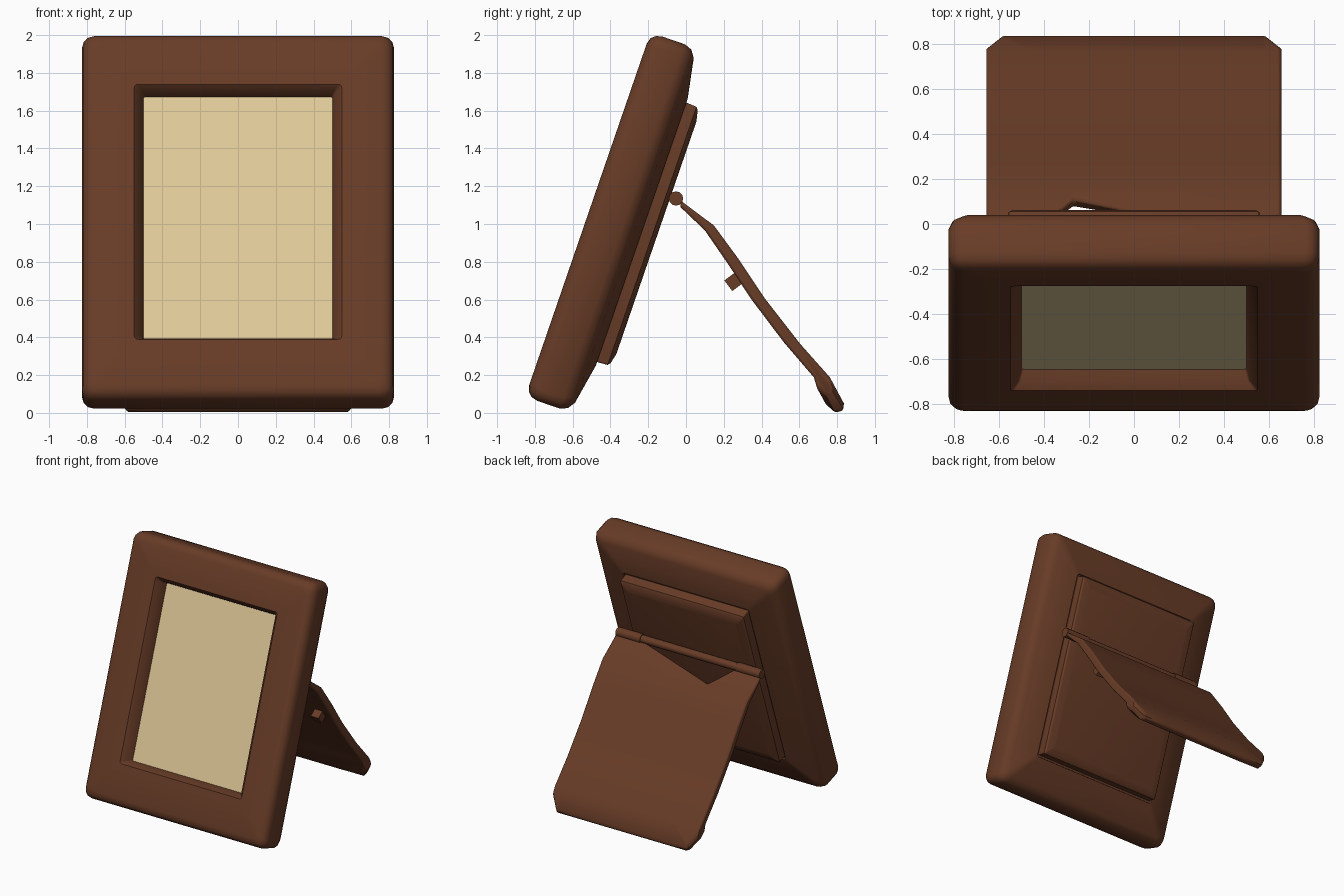
import bpy, bmesh, math
from mathutils import Vector

cube = bpy.data.objects.get("Cube")
if cube:
    bpy.data.objects.remove(cube, do_unlink=True)

TILT = math.radians(19)
S, C = math.sin(TILT), math.cos(TILT)


def material(name, rgb):
    m = bpy.data.materials.new(name)
    m.use_nodes = True
    color = (*rgb, 1)
    m.diffuse_color = color
    bsdf = m.node_tree.nodes["Principled BSDF"]
    bsdf.inputs["Base Color"].default_value = color
    bsdf.inputs["Roughness"].default_value = 0.6
    return m


wood = material("brown wood", (0.138, 0.045, 0.02))
paper = material("cream paper", (0.75, 0.59, 0.32))


def tilted(x, u, n):
    """Point on the leaning frame: u runs up its face, n runs backwards."""
    return Vector((x, u * S + n * C, u * C - n * S))


def rounded_rect(half, low, high, n, r):
    points = []
    corners = [(half - r, high - r), (r - half, high - r),
               (r - half, low + r), (half - r, low + r)]
    for i, (cx, cu) in enumerate(corners):
        for k in range(4):
            a = math.radians(90 * i + 30 * k)
            points.append(tilted(cx + r * math.cos(a), cu + r * math.sin(a), n))
    return points


def loft(name, rings, mat, cap_start=True, cap_end=True, angle=40):
    """Bridge closed rings of points in order."""
    bm = bmesh.new()
    loops = [[bm.verts.new(p) for p in ring] for ring in rings]
    for a, b in zip(loops, loops[1:]):
        for i in range(len(a)):
            j = (i + 1) % len(a)
            bm.faces.new((a[i], a[j], b[j], b[i]))
    if cap_start:
        bm.faces.new(loops[0])
    if cap_end:
        bm.faces.new(loops[-1])
    bmesh.ops.recalc_face_normals(bm, faces=bm.faces)
    mesh = bpy.data.meshes.new(name)
    bm.to_mesh(mesh)
    bm.free()
    obj = bpy.data.objects.new(name, mesh)
    bpy.context.collection.objects.link(obj)
    mesh.materials.append(mat)
    smooth(obj, angle)
    return obj


def smooth(obj, angle):
    bpy.ops.object.select_all(action='DESELECT')
    obj.select_set(True)
    bpy.context.view_layer.objects.active = obj
    bpy.ops.object.shade_smooth_by_angle(angle=math.radians(angle))


# Frame: opening lip, front face, rounded rim, gently rising back
frame_rings = [
    (0.495, 0.16, 1.511, -0.72, 0.01),
    (0.515, 0.145, 1.527, -0.79, 0.01),
    (0.55, 0.127, 1.555, -0.828, 0.02),
    (0.76, -0.13, 1.78, -0.833, 0.05),
    (0.795, -0.165, 1.815, -0.823, 0.05),
    (0.817, -0.187, 1.835, -0.8, 0.06),
    (0.825, -0.196, 1.843, -0.765, 0.06),
    (0.825, -0.196, 1.843, -0.64, 0.06),
    (0.808, -0.18, 1.828, -0.6, 0.06),
    (0.77, -0.14, 1.79, -0.573, 0.05),
    (0.57, 0.08, 1.575, -0.533, 0.02),
    (0.565, 0.085, 1.57, -0.545, 0.02),
]
loft("frame", [rounded_rect(*r) for r in frame_rings], wood, cap_start=False)

# Picture sheet behind the opening
loft("picture_sheet", [rounded_rect(0.52, 0.14, 1.53, n, 0.01)
                       for n in (-0.737, -0.73)], paper)

# Raised back panel with sloped border
panel_rings = [
    (0.557, 0.1, 1.555, -0.55, 0.01),
    (0.557, 0.105, 1.55, -0.475, 0.01),
    (0.545, 0.12, 1.535, -0.463, 0.01),
    (0.49, 0.175, 1.475, -0.45, 0.01),
]
loft("back_panel", [rounded_rect(*r) for r in panel_rings], wood, angle=25)

# Stand leg: curved board with a notch by the hinge and clipped foot corners
upper = [(-0.03, 1.125), (0.148, 0.992), (0.28, 0.812), (0.418, 0.605),
         (0.603, 0.367), (0.762, 0.188), (0.836, 0.05), (0.832, 0.012)]
lower = [(-0.03, 1.09), (0.1, 0.966), (0.228, 0.78), (0.347, 0.6),
         (0.517, 0.375), (0.677, 0.188), (0.741, 0.045), (0.79, 0.002)]


def leg_section(x, notch=0.0, clip=False):
    ring = []
    for side in (upper, lower):
        points = [Vector((x, y, z)) for y, z in side]
        points[0] = points[0].lerp(points[1], notch)
        if clip:
            for p in points[-2:]:
                p += Vector((0, -0.055, 0.1))
        ring.append(points)
    return ring[0] + ring[1][::-1]


leg = loft("stand_leg", [
    leg_section(-0.655, clip=True), leg_section(-0.585), leg_section(-0.42),
    leg_section(-0.27, notch=0.8), leg_section(0.38), leg_section(0.585),
    leg_section(0.655, clip=True)], wood, angle=35)
bevel = leg.modifiers.new("soft_edges", 'BEVEL')
bevel.width = 0.012
bevel.segments = 2
bevel.limit_method = 'ANGLE'
bevel.angle_limit = math.radians(50)


# Hinge rod and its thicker end sleeves
def rod(name, x0, x1, radius):
    bpy.ops.mesh.primitive_cylinder_add(
        vertices=12, radius=radius, depth=x1 - x0,
        location=((x0 + x1) / 2, -0.053, 1.135), rotation=(0, math.pi / 2, 0))
    obj = bpy.context.object
    obj.name = name
    obj.data.materials.append(wood)
    smooth(obj, 40)


rod("hinge_rod", -0.43, 0.43, 0.031)
rod("right_hinge_sleeve", -0.65, -0.43, 0.038)
rod("left_hinge_sleeve", 0.43, 0.65, 0.038)

# Small peg under the leg
bpy.ops.mesh.primitive_cube_add(size=1, location=(0.55, 0.26, 0.7),
                                rotation=(math.radians(-53), 0, 0))
peg = bpy.context.object
peg.name = "strut_peg"
peg.scale = (0.07, 0.07, 0.09)
peg.data.materials.append(wood)
